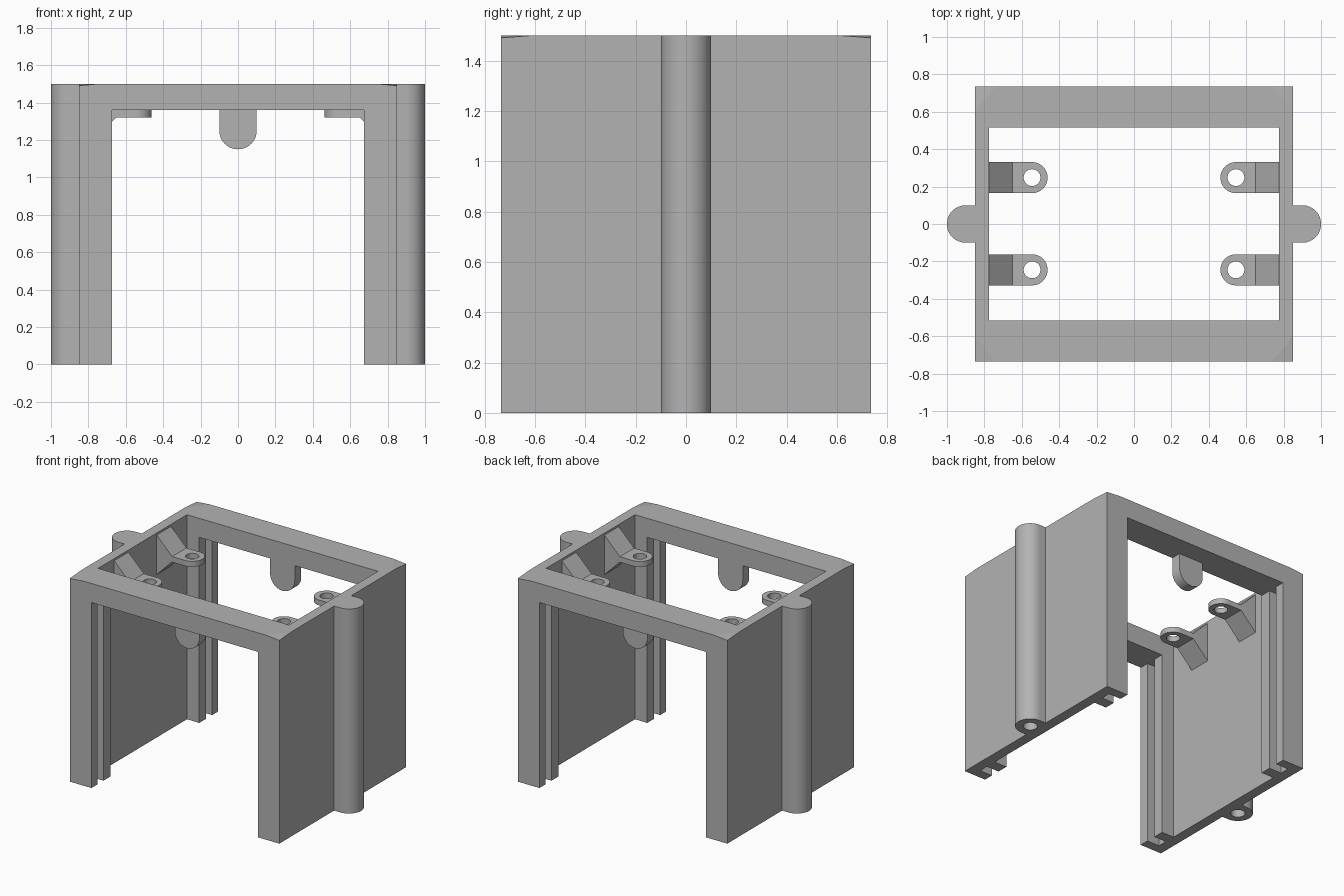
import bpy, bmesh
from math import pi, cos, sin
from mathutils import Vector

if "Cube" in bpy.data.objects:
    bpy.data.objects.remove(bpy.data.objects["Cube"])

# One plain grey material
grey = bpy.data.materials.new("plain grey")
grey.use_nodes = True
colour = (0.45, 0.45, 0.45, 1)
grey.diffuse_color = colour
grey.node_tree.nodes["Principled BSDF"].inputs["Base Color"].default_value = colour

WIDTH, DEPTH, HEIGHT = 0.85, 0.735, 1.5     # half width, half depth, height
INNER_X, LEG_X = 0.775, 0.675               # wall face, rib face
INNER_Y, BAR_Z = 0.515, 1.36                # bar inner face, bar underside


def prism(name, points, lo, hi, axis="z"):
    """Extrude a 2D outline along z (points are x, y) or y (points are x, z)."""
    bm = bmesh.new()
    place = (lambda a, b, t: (a, b, t)) if axis == "z" else (lambda a, b, t: (a, t, b))
    face = bm.faces.new([bm.verts.new(place(a, b, lo)) for a, b in points])
    out = bmesh.ops.extrude_face_region(bm, geom=[face])
    moved = [v for v in out["geom"] if isinstance(v, bmesh.types.BMVert)]
    bmesh.ops.translate(bm, verts=moved, vec=Vector(place(0, 0, hi - lo)))
    bmesh.ops.recalc_face_normals(bm, faces=bm.faces)
    mesh = bpy.data.meshes.new(name)
    bm.to_mesh(mesh)
    bm.free()
    mesh.materials.append(grey)
    obj = bpy.data.objects.new(name, mesh)
    bpy.context.collection.objects.link(obj)
    return obj


def box(name, x, y, z):
    return prism(name, [(x[0], y[0]), (x[1], y[0]), (x[1], y[1]), (x[0], y[1])], *z)


def arc(cx, cy, r, start, end, steps):
    angles = [start + (end - start) * i / steps for i in range(steps + 1)]
    return [(cx + r * cos(a), cy + r * sin(a)) for a in angles]


def circle(cx, cy, r):
    return arc(cx, cy, r, 0, 2 * pi, 40)[:-1]


def cut(obj, cutter):
    """Subtract the cutter, bake the result and remove the cutter."""
    cutter.hide_render = True
    mod = obj.modifiers.new("cut", "BOOLEAN")
    mod.operation, mod.solver, mod.object = "DIFFERENCE", "EXACT", cutter
    bpy.context.view_layer.update()
    graph = bpy.context.evaluated_depsgraph_get()
    mesh = bpy.data.meshes.new_from_object(obj.evaluated_get(graph))
    obj.modifiers.clear()
    obj.data = mesh
    bpy.data.objects.remove(cutter)


def smooth(obj):
    bpy.ops.object.select_all(action="DESELECT")
    obj.select_set(True)
    bpy.context.view_layer.objects.active = obj
    bpy.ops.object.shade_smooth_by_angle(angle=0.5)


# Housing block with the four top corners shaved slightly
housing = box("housing", (-WIDTH, WIDTH), (-DEPTH, DEPTH), (0, HEIGHT))
bm = bmesh.new()
bm.from_mesh(housing.data)
for sx in (-1, 1):
    for sy in (-1, 1):
        bmesh.ops.bisect_plane(
            bm, geom=bm.verts[:] + bm.edges[:] + bm.faces[:], clear_outer=True,
            plane_co=(sx * 0.74, sy * DEPTH, HEIGHT),
            plane_no=Vector((sx * 0.09, sy * 0.075, 1)).normalized())
        bmesh.ops.holes_fill(bm, edges=[e for e in bm.edges if e.is_boundary])
bmesh.ops.recalc_face_normals(bm, faces=bm.faces)
bm.to_mesh(housing.data)
bm.free()

# Open the top, the front-to-back passage, and the panel slots in the legs
cut(housing, box("cutter", (-INNER_X, INNER_X), (-INNER_Y, INNER_Y), (-0.1, 1.6)))
cut(housing, box("cutter", (-LEG_X, LEG_X), (-1, 1), (-0.1, BAR_Z)))
for sy in (-1, 1):
    slot = sorted((sy * (DEPTH - 0.07), sy * (DEPTH - 0.14)))
    cut(housing, box("cutter", (-INNER_X, INNER_X), slot, (-0.1, BAR_Z)))

# Rounded tabs hanging from the front and back bars
for side, sy in (("front", -1), ("back", 1)):
    outline = [(0.1, BAR_Z + 0.02), (-0.1, BAR_Z + 0.02)] + arc(0, 1.25, 0.1, pi, 2 * pi, 24)
    lo, hi = sorted((sy * INNER_Y, sy * (INNER_Y + 0.075)))
    smooth(prism(side + "_tab", outline, lo, hi, "y"))

for side, sx in (("right", -1), ("left", 1)):
    # Screw post on the outside wall, drilled from below
    outline = [(WIDTH - 0.02, -0.1)] + arc(0.9, 0, 0.1, -pi / 2, pi / 2, 24) + [(WIDTH - 0.02, 0.1)]
    post = prism(side + "_screw_post", [(sx * x, y) for x, y in outline], 0, HEIGHT)
    cut(post, prism("cutter", circle(sx * 0.9, 0, 0.048), -0.1, 0.6))
    smooth(post)

    for end, cy in (("front", -0.245), ("back", 0.248)):
        # Mounting lug with a round end and a screw hole
        r = 0.083
        outline = [(INNER_X + 0.02, cy + r)] + arc(0.545, cy, r, pi / 2, 3 * pi / 2, 24)
        outline.append((INNER_X + 0.02, cy - r))
        lug = prism(f"{end}_{side}_lug", [(sx * x, y) for x, y in outline], 1.32, BAR_Z)
        cut(lug, prism("cutter", circle(sx * 0.545, cy, 0.045), 1.2, 1.5))
        smooth(lug)
        # Gusset bracing the lug above and below
        wedge = [(0.65, 1.32), (0.65, BAR_Z), (INNER_X, 1.485), (INNER_X, 1.195)]
        prism(f"{end}_{side}_gusset", [(sx * x, z) for x, z in wedge], cy - r, cy + r, "y")
